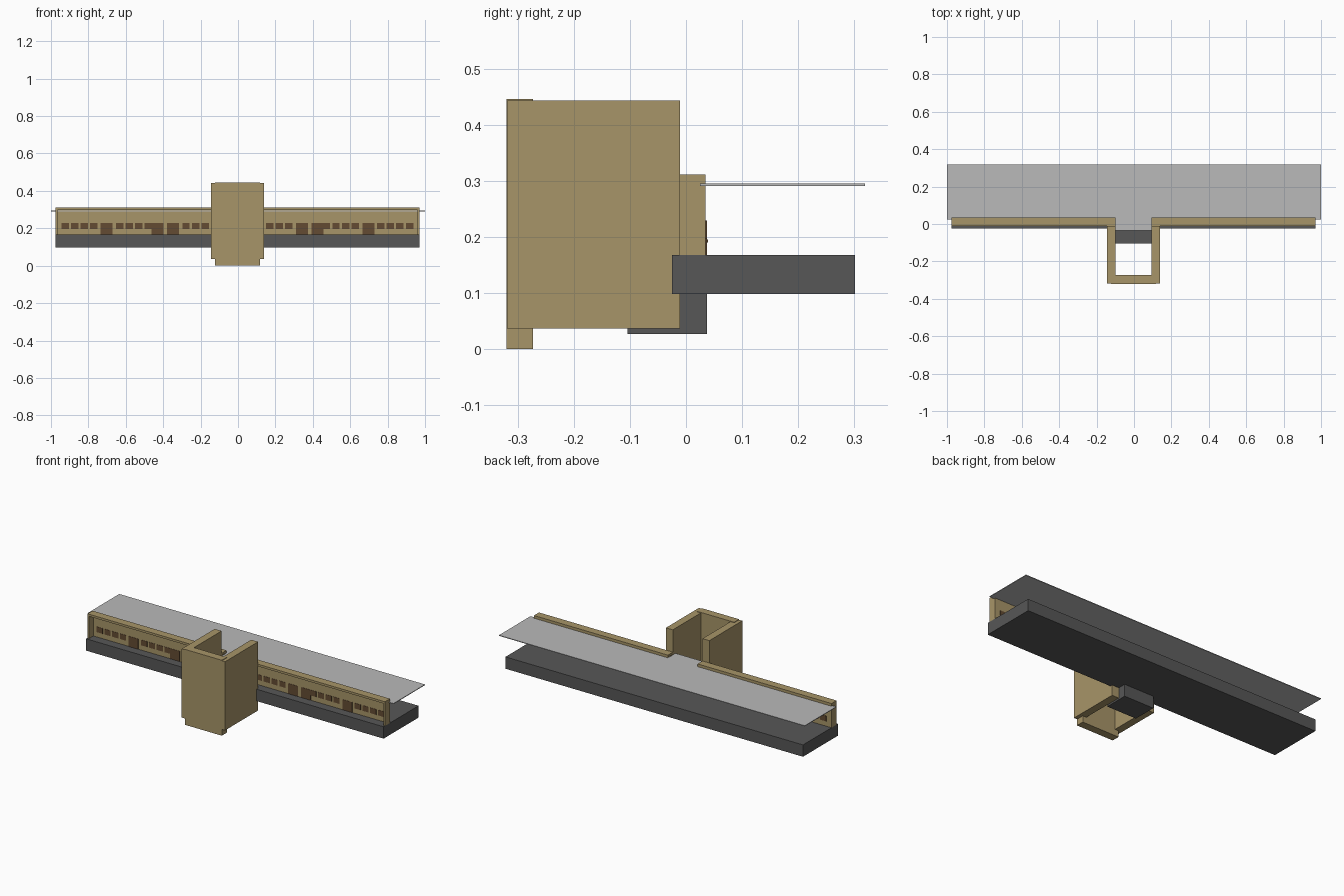
import bpy

cube = bpy.data.objects.get("Cube")
if cube:
    bpy.data.objects.remove(cube, do_unlink=True)

CX = -0.003  # symmetry line of the building


def material(name, rgb):
    m = bpy.data.materials.new(name)
    m.use_nodes = True
    color = (*rgb, 1)
    m.diffuse_color = color
    m.node_tree.nodes["Principled BSDF"].inputs["Base Color"].default_value = color
    return m


tan = material("tan_brick", (0.39, 0.30, 0.14))
concrete = material("dark_concrete", (0.095, 0.095, 0.095))
roofing = material("light_grey_roof", (0.49, 0.49, 0.49))
wood = material("brown_wood", (0.125, 0.07, 0.032))


def box(name, x, y, z, mat):
    """Box from (min, max) pairs."""
    bpy.ops.mesh.primitive_cube_add(size=1, location=[sum(r) / 2 for r in (x, y, z)])
    ob = bpy.context.object
    ob.name = name
    ob.scale = [r[1] - r[0] for r in (x, y, z)]
    bpy.ops.object.transform_apply(location=False, rotation=False, scale=True)
    ob.data.materials.append(mat)
    return ob


def centred(name, half, y, z, mat):
    return box(name, (CX - half, CX + half), y, z, mat)


def pair(name, u, y, z, mat):
    """Two boxes mirrored about the symmetry line, u measured outward."""
    box("left_" + name, (CX + u[0], CX + u[1]), y, z, mat)
    box("right_" + name, (CX - u[1], CX - u[0]), y, z, mat)


# Platform and lower landing inside the tower
centred("platform", 0.973, (-0.025, 0.301), (0.098, 0.168), concrete)
centred("landing", 0.097, (-0.104, 0.037), (0.027, 0.098), concrete)

# Thin canopy with a tongue running into the tower
box("canopy", (-1, 1), (0.025, 0.319), (0.291, 0.295), roofing)
centred("canopy_tongue", 0.097, (-0.036, 0.025), (0.291, 0.295), roofing)

# Tower: two side walls and a taller front wall
pair("tower_side", (0.097, 0.142), (-0.319, -0.011), (0.037, 0.443), tan)
centred("tower_front", 0.121, (-0.3195, -0.273), (0, 0.446), tan)

# Long walls: thin back panel under a ledge, closed at the outer end
DEPTH = (-0.012, 0.035)
pair("wall_panel", (0.097, 0.973), (0.027, 0.035), (0.168, 0.3), tan)
pair("wall_ledge", (0.097, 0.973), DEPTH, (0.298, 0.311), tan)
pair("wall_end", (0.962, 0.973), DEPTH, (0.168, 0.3), tan)

# Windows in groups of four
PANE = (0.0255, 0.037)
for start in (0.122, 0.476, 0.767):
    for i in range(4):
        u = start + i * 0.051
        pair("window", (u - 0.02, u + 0.02), PANE, (0.197, 0.229), wood)

# Doors with small handles on the platform side
for u in (0.345, 0.428, 0.70):
    pair("door", (u - 0.032, u + 0.032), PANE, (0.168, 0.229), wood)
    pair("door_handle", (u + 0.02, u + 0.025), (0.036, 0.039), (0.19, 0.195), wood)
